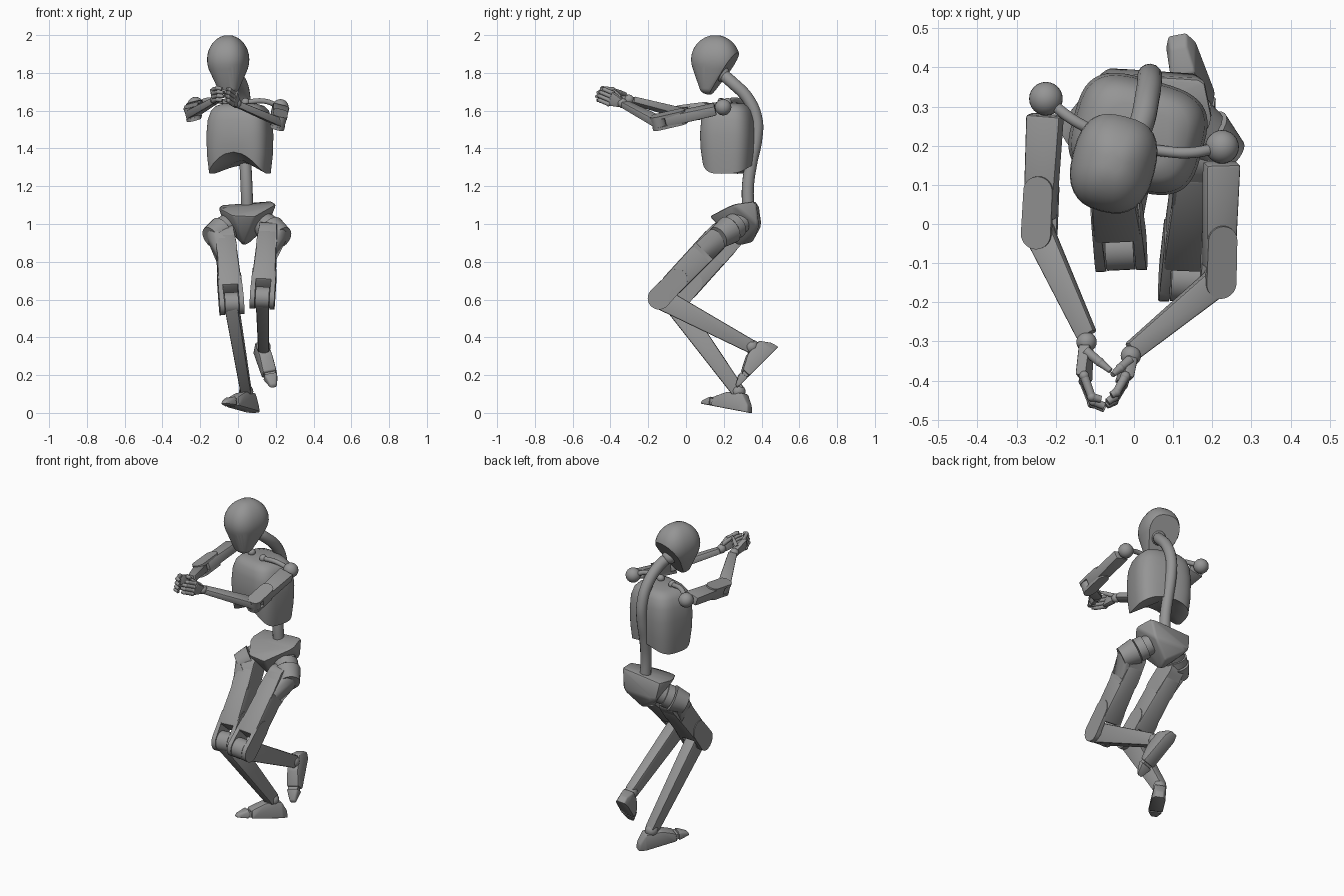
import bpy, bmesh, math
from mathutils import Vector as V, Matrix

if "Cube" in bpy.data.objects:
    bpy.data.objects.remove(bpy.data.objects["Cube"])

grey = bpy.data.materials.new("plain grey")
grey.diffuse_color = (0.3, 0.3, 0.3, 1)
grey.use_nodes = True
grey.node_tree.nodes["Principled BSDF"].inputs["Base Color"].default_value = grey.diffuse_color


def finish(name, bm):
    bmesh.ops.recalc_face_normals(bm, faces=bm.faces)
    me = bpy.data.meshes.new(name)
    bm.to_mesh(me)
    bm.free()
    ob = bpy.data.objects.new(name, me)
    bpy.context.collection.objects.link(ob)
    me.materials.append(grey)
    return ob


def hull_mesh(points):
    bm = bmesh.new()
    for p in points:
        bm.verts.new(p)
    r = bmesh.ops.convex_hull(bm, input=bm.verts)
    junk = {g for g in r["geom_interior"] + r["geom_unused"] if isinstance(g, bmesh.types.BMVert)}
    bmesh.ops.delete(bm, geom=list(junk), context='VERTS')
    bmesh.ops.dissolve_limit(bm, angle_limit=0.02, verts=bm.verts, edges=bm.edges)
    return bm


def hull(name, points, bevel=0.0):
    bm = hull_mesh(points)
    if bevel:
        bmesh.ops.bevel(bm, geom=bm.edges[:], offset=bevel, segments=2, profile=0.5, affect='EDGES')
    return finish(name, bm)


def basis(d, side):
    d = V(d).normalized()
    s = V(side)
    s = (s - d * s.dot(d)).normalized()
    return d, s, d.cross(s)


def ring(c, axis, r, n=28):
    ref = (0, 0, 1) if abs(V(axis).normalized().z) < 0.9 else (1, 0, 0)
    d, s, t = basis(axis, ref)
    return [V(c) + r * (s * math.cos(k * math.tau / n) + t * math.sin(k * math.tau / n)) for k in range(n)]


def rod(name, a, b, r0, r1):
    ax = V(b) - V(a)
    return hull(name, ring(a, ax, r0) + ring(b, ax, r1))


def ball(name, c, r):
    bm = bmesh.new()
    bmesh.ops.create_uvsphere(bm, u_segments=24, v_segments=14, radius=r, matrix=Matrix.Translation(c))
    return finish(name, bm)


def section(c, d, side, w, h):
    d, s, t = basis(d, side)
    return [V(c) + s * (i * w / 2) + t * (j * h / 2) for i in (-1, 1) for j in (-1, 1)]


def beam(name, a, b, side, s0, s1, bevel=0.006):
    """Tapered box; s = (size along side, size across)."""
    d = V(b) - V(a)
    return hull(name, section(a, d, side, *s0) + section(b, d, side, *s1), bevel)


def plate(name, a, b, axis, ra, rb, ta, tb):
    """Link with round ends, its faces square to axis."""
    n = V(axis).normalized()
    pts = [p + k * n * t / 2 for c, r, t in ((V(a), ra, ta), (V(b), rb, tb))
           for p in ring(c, axis, r) for k in (-1, 1)]
    return hull(name, pts)


def tube(name, pts, r):
    cu = bpy.data.curves.new(name, 'CURVE')
    cu.dimensions = '3D'
    cu.bevel_depth = r
    cu.bevel_resolution = 5
    cu.use_fill_caps = True
    cu.resolution_u = 8
    sp = cu.splines.new('BEZIER')
    sp.bezier_points.add(len(pts) - 1)
    for bp, p in zip(sp.bezier_points, pts):
        bp.co = p
        bp.handle_left_type = bp.handle_right_type = 'AUTO'
    tmp = bpy.data.objects.new(name, cu)
    bpy.context.collection.objects.link(tmp)
    me = bpy.data.meshes.new_from_object(tmp.evaluated_get(bpy.context.evaluated_depsgraph_get()))
    bpy.data.objects.remove(tmp)
    bm = bmesh.new()
    bm.from_mesh(me)
    bpy.data.meshes.remove(me)
    return finish(name, bm)


def sq(v, e):
    return math.copysign(abs(v) ** e, v)


# head: squarish skull and jaw wrapped together, cut flat behind
pts = []
for c, r in (((0, 0, 0), (0.107, 0.128, 0.13)), ((0.01, -0.032, -0.143), (0.058, 0.05, 0.042))):
    for i in range(1, 16):
        a = i * math.pi / 16
        for k in range(32):
            t = k * math.tau / 32
            pts.append(V(c) + V((sq(math.cos(t), 0.8) * math.sin(a) * r[0],
                                 sq(math.sin(t), 0.8) * math.sin(a) * r[1], math.cos(a) * r[2])))
bm = hull_mesh(pts)
cut = bmesh.ops.bisect_plane(bm, geom=bm.verts[:] + bm.edges[:] + bm.faces[:], plane_co=(0, 0.068, -0.045),
                             plane_no=(0, 0.83, -0.55), clear_outer=True)
bmesh.ops.edgeloop_fill(bm, edges=[g for g in cut["geom_cut"] if isinstance(g, bmesh.types.BMEdge)])
bm.transform(Matrix.Translation((-0.052, 0.156, 1.87)) @ Matrix.Rotation(-0.25, 4, 'Z'))
finish("head", bm)

# rib cage: stacked rounded rings, arched along the lower rim
bm = bmesh.new()
N, rows = 48, []
turn = Matrix.Translation((0.01, 0.23, 0)) @ Matrix.Rotation(-0.27, 4, 'Z')
for z, s in ((1.266, 0.92), (1.36, 0.98), (1.47, 1), (1.55, 0.96), (1.60, 0.86), (1.625, 0.72), (1.637, 0.5)):
    row = []
    for k in range(N):
        x, y = sq(math.cos(k * math.tau / N), 0.6), sq(math.sin(k * math.tau / N), 0.6)
        arch = (0.115 if y < 0 else 0.045) * (1 - x * x) * max(0, (1.48 - z) / 0.214)
        row.append(bm.verts.new(turn @ V((x * s * 0.170, y * s * 0.142, z + arch))))
    rows.append(row)
for lo, hi in zip(rows, rows[1:]):
    for k in range(N):
        bm.faces.new((lo[k], lo[(k + 1) % N], hi[(k + 1) % N], hi[k]))
bm.faces.new(rows[-1])
hub = bm.verts.new((0.02, 0.25, 1.34))
for k in range(N):
    bm.faces.new((rows[0][(k + 1) % N], rows[0][k], hub))
finish("rib_cage", bm)

# spine and neck
tube("spine", [(0.05, 0.33, 1.06), (0.045, 0.328, 1.2), (0.04, 0.345, 1.32), (0.04, 0.372, 1.45),
               (0.04, 0.374, 1.55), (0.035, 0.33, 1.66), (0.012, 0.238, 1.755), (-0.02, 0.19, 1.795)], 0.032)
ball("neck_joint", (-0.02, 0.19, 1.795), 0.042)

# pelvis
hull("pelvis", [(-0.09, 0.385, 1.1), (0.18, 0.37, 1.122), (-0.105, 0.27, 1.085), (0.205, 0.25, 1.105),
                (-0.03, 0.14, 1.045), (0.09, 0.125, 1.04), (0.03, 0.27, 0.88), (0.06, 0.35, 0.9),
                (-0.07, 0.4, 0.99), (0.16, 0.385, 0.99)], 0.012)


# legs
def leg(tag, inner, cap, hip, knee, ankle, fwd):
    inner, cap, hip, knee, ankle = map(V, (inner, cap, hip, knee, ankle))
    side = V((1, 0, 0))
    rod(tag + "_hip_barrel", inner.lerp(cap, 0.5), cap, 0.076, 0.06)
    rod(tag + "_hip_ring", inner.lerp(cap, 0.2), inner.lerp(cap, 0.46), 0.068, 0.068)
    rod(tag + "_hip_neck", inner, inner.lerp(cap, 0.4), 0.058, 0.058)
    axis = basis(knee - hip, side)[1]
    plate(tag + "_thigh_top", hip, hip.lerp(knee, 0.25), axis, 0.066, 0.064, 0.09, 0.108)
    hull(tag + "_hip_web", ring(cap.lerp(inner, 0.1), cap - inner, 0.06)
         + section(hip.lerp(knee, 0.26), knee - hip, side, 0.104, 0.12))
    beam(tag + "_thigh", hip.lerp(knee, 0.06), hip.lerp(knee, 0.82), side, (0.1, 0.135), (0.126, 0.118), 0.012)
    for k in (-1, 1):
        off = axis * k * 0.052
        plate(tag + "_knee_fork", hip.lerp(knee, 0.7) + off, knee + off, axis, 0.055, 0.06, 0.022, 0.026)
    rod(tag + "_knee_drum", knee - axis * 0.036, knee + axis * 0.036, 0.058, 0.058)
    beam(tag + "_shin", knee, ankle, side, (0.07, 0.118), (0.056, 0.072), 0.008)
    ball(tag + "_ankle", ankle, 0.038)
    # foot: heel block, instep and pointed toe piece
    f, s, u = basis(fwd, (-1, 0, 0))
    u = u if u.z > 0 else -u

    def at(x, y, z):
        return ankle + f * x + s * y + u * z
    hull(tag + "_foot", [at(x, k * w, z) for k in (-1, 1) for x, w, z in (
        (-0.098, 0.024, -0.1), (-0.088, 0.022, -0.06), (-0.045, 0.032, -0.005), (0.05, 0.034, -0.012),
        (-0.06, 0.04, -0.1), (0.13, 0.042, -0.1), (0.13, 0.036, -0.052))], 0.006)
    rod(tag + "_toe_joint", at(0.137, -0.03, -0.078), at(0.137, 0.03, -0.078), 0.017, 0.017)
    hull(tag + "_toe", [at(x, k * w, z) for k in (-1, 1) for x, w, z in (
        (0.143, 0.04, -0.1), (0.148, 0.034, -0.052), (0.215, 0.018, -0.1), (0.207, 0.014, -0.08))], 0.006)


leg("left", (0.12, 0.29, 1.01), (0.235, 0.17, 0.928), (0.158, 0.178, 0.942), (0.13, -0.14, 0.61),
    (0.135, 0.348, 0.35), (0.25, -0.68, -0.68))
leg("right", (-0.03, 0.31, 1.0), (-0.145, 0.215, 0.928), (-0.068, 0.235, 0.925), (-0.035, -0.06, 0.58),
    (0.043, 0.277, 0.113), (-0.57, -0.84, 0.16))


# arms
def arm(tag, out, root, shoulder, elbow, wrist, palm, tip, thumb):
    root, shoulder, elbow, wrist, palm, tip, thumb = map(V, (root, shoulder, elbow, wrist, palm, tip, thumb))
    up = V((out * 0.25, 0, 1))
    tube(tag + "_collarbone", [root, root.lerp(shoulder, 0.55) + V((0, -0.012, 0.02)), shoulder], 0.014)
    ball(tag + "_collar_knob", root, 0.022)
    ball(tag + "_shoulder", shoulder, 0.043)
    axis = basis(elbow - shoulder, up)[1]
    beam(tag + "_upper_arm", shoulder.lerp(elbow, 0.12), shoulder.lerp(elbow, 0.9), up,
         (0.052, 0.09), (0.06, 0.076), 0.008)
    for k in (-1, 1):
        off = axis * k * 0.029
        plate(tag + "_elbow_fork", shoulder.lerp(elbow, 0.68) + off, elbow + off, axis, 0.038, 0.039, 0.016, 0.016)
    rod(tag + "_elbow_drum", elbow - axis * 0.024, elbow + axis * 0.024, 0.037, 0.037)
    beam(tag + "_forearm", elbow, wrist, up, (0.044, 0.074), (0.034, 0.05))
    ball(tag + "_wrist", wrist + (palm - wrist) * 0.15, 0.026)
    beam(tag + "_palm", wrist.lerp(palm, 0.25), palm, up, (0.048, 0.03), (0.08, 0.028))
    # four curled fingers stacked in height, then the thumb
    across = basis(palm - wrist, (0, 0, 1))[1]
    for i in range(4):
        off = across * (i - 1.5) * 0.021
        reach = (0.85, 1, 0.97, 0.8)[i]
        p0 = palm + off
        p2 = p0 + (tip - palm) * reach
        p1 = p0.lerp(p2, 0.5) + (palm - wrist) * 0.22
        for a, b, r in ((p0, p1, 0.0115), (p1, p2, 0.0105)):
            rod(tag + "_finger", a, b, r, r * 0.88)
            ball(tag + "_knuckle", a, r * 1.12)
    base = wrist.lerp(palm, 0.4) + across * 0.02
    mid = base.lerp(thumb, 0.55)
    rod(tag + "_thumb", base, mid, 0.013, 0.011)
    ball(tag + "_thumb_joint", mid, 0.012)
    rod(tag + "_thumb_tip", mid, thumb, 0.011, 0.007)


arm("left", 1, (0.04, 0.19, 1.645), (0.225, 0.197, 1.618), (0.215, -0.145, 1.54), (-0.005, -0.325, 1.635),
    (-0.025, -0.4, 1.665), (-0.07, -0.46, 1.69), (-0.055, -0.385, 1.71))
arm("right", -1, (-0.06, 0.22, 1.645), (-0.225, 0.32, 1.63), (-0.242, -0.022, 1.585), (-0.12, -0.285, 1.655),
    (-0.128, -0.395, 1.682), (-0.075, -0.47, 1.685), (-0.06, -0.375, 1.71))

# smooth shading with crisp edges
bpy.ops.object.select_all(action='SELECT')
bpy.context.view_layer.objects.active = bpy.context.selected_objects[0]
bpy.ops.object.shade_smooth_by_angle(angle=math.radians(35))
